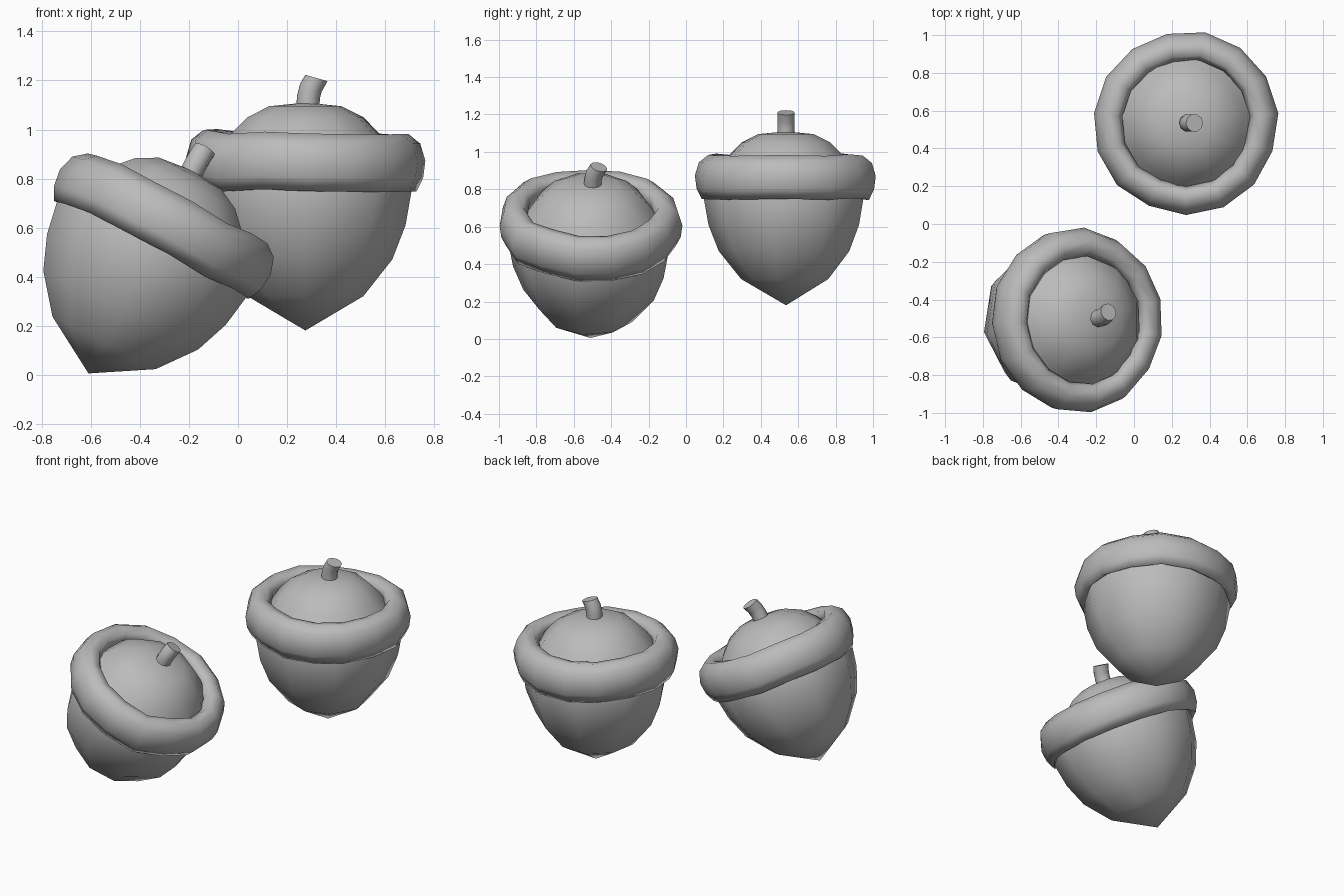
import bpy, bmesh, math, random
from mathutils import Matrix, Vector

cube = bpy.data.objects.get("Cube")
if cube:
    bpy.data.objects.remove(cube, do_unlink=True)

grey = bpy.data.materials.new("plain grey")
grey.use_nodes = True
grey.diffuse_color = (0.5, 0.5, 0.5, 1)
grey.node_tree.nodes["Principled BSDF"].inputs["Base Color"].default_value = (0.5, 0.5, 0.5, 1)


def make_object(name, bm, placement, flat_ends=False):
    bmesh.ops.recalc_face_normals(bm, faces=bm.faces)
    for f in bm.faces:
        f.smooth = not (flat_ends and len(f.verts) > 4)
    if flat_ends:
        for e in bm.edges:
            e.smooth = all(len(f.verts) <= 4 for f in e.link_faces)
    mesh = bpy.data.meshes.new(name)
    bm.to_mesh(mesh)
    bm.free()
    mesh.materials.append(grey)
    obj = bpy.data.objects.new(name, mesh)
    bpy.context.collection.objects.link(obj)
    obj.matrix_world = placement


def skin(bm, rings, closed=False):
    """Join neighbouring rings with quads, or triangles at a single-point pole."""
    pairs = list(zip(rings, rings[1:]))
    if closed:
        pairs.append((rings[-1], rings[0]))
    for a, b in pairs:
        n = max(len(a), len(b))
        for i in range(n):
            j = (i + 1) % n
            corners = [a[i % len(a)], a[j % len(a)], b[j % len(b)], b[i % len(b)]]
            bm.faces.new(list(dict.fromkeys(corners)))


def lathe(name, profile, sides, start, placement, closed=False, bump=0.0):
    """Turn a (radius, height) profile, with an optional uneven wobble."""
    rng = random.Random(4)
    lift = [rng.uniform(-bump, bump) for _ in range(sides)]
    swell = [rng.uniform(-bump, bump) * 0.5 for _ in range(sides)]
    bm = bmesh.new()
    rings = []
    for r, z in profile:
        if r == 0:
            rings.append([bm.verts.new((0, 0, z))])
            continue
        ring = []
        for i in range(sides):
            a = math.radians(start) + math.tau * i / sides
            rr = r + swell[i]
            ring.append(bm.verts.new((rr * math.cos(a), rr * math.sin(a), z + lift[i])))
        rings.append(ring)
    skin(bm, rings, closed)
    make_object(name, bm, placement)


# Profiles are measured upward from the pointed tip
NUT = [(0, 0), (0.24, 0.14), (0.36, 0.29), (0.415, 0.43), (0.445, 0.6), (0.42, 0.68)]
RIM = [(0.41, 0.6), (0.45, 0.575), (0.477, 0.63), (0.486, 0.7), (0.465, 0.77),
       (0.415, 0.81), (0.36, 0.8), (0.335, 0.76), (0.37, 0.68)]
DOME = [(0.37, 0.71), (0.31, 0.8), (0.24, 0.87), (0.15, 0.915), (0, 0.93)]
STEM = [(0.01, 0.89), (0.012, 0.95), (0.022, 0.99), (0.045, 1.03)]


def stem(name, placement):
    bm = bmesh.new()
    rings = []
    for (x, z), tilt in zip(STEM, (0, 4, 20, 16)):
        frame = Matrix.Translation((x, 0, z)) @ Matrix.Rotation(math.radians(tilt), 4, 'Y')
        rings.append([bm.verts.new(frame @ Vector((0.047 * math.cos(a), 0.047 * math.sin(a), 0)))
                      for a in (math.tau * i / 10 for i in range(10))])
    skin(bm, rings)
    bm.faces.new(rings[0])
    bm.faces.new(rings[-1])
    make_object(name, bm, placement, flat_ends=True)


def acorn(label, tip, tilt, spin):
    placement = (Matrix.Translation(tip) @ Matrix.Rotation(math.radians(tilt), 4, 'Y')
                 @ Matrix.Rotation(math.radians(spin), 4, 'Z'))
    lathe(label + "_nut", NUT, 9, 30, placement)
    lathe(label + "_cap_rim", RIM, 15, 6, placement, closed=True, bump=0.014)
    lathe(label + "_cap_dome", DOME, 10, 10, placement)
    stem(label + "_stem", placement)


acorn("upright_acorn", (0.275, 0.535, 0.18), 0, 0)
acorn("leaning_acorn", (-0.61, -0.51, 0.005), 27, 80)
